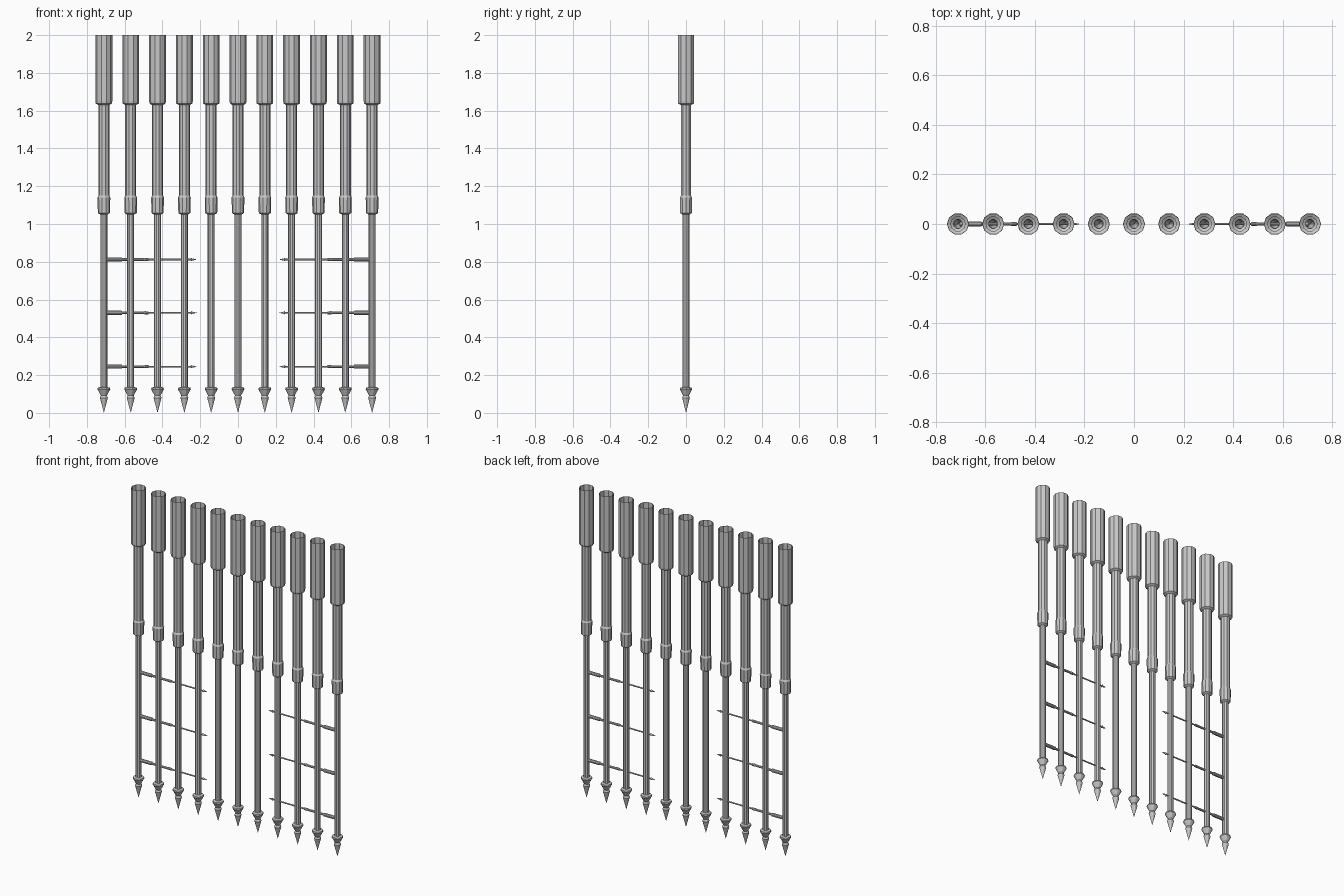
import bpy, bmesh, math
from mathutils import Matrix

cube = bpy.data.objects.get("Cube")
if cube:
    bpy.data.objects.remove(cube, do_unlink=True)

GREY = (0.58, 0.58, 0.58, 1)
iron = bpy.data.materials.new("iron grey")
iron.use_nodes = True
iron.diffuse_color = GREY
iron.node_tree.nodes["Principled BSDF"].inputs["Base Color"].default_value = GREY

SIDES = 10
# Radius and height: spike, barbed flange, shaft, collar, sleeve, open socket
PROFILE = [(0, 0), (0.021, 0.08), (0.016, 0.092), (0.034, 0.125), (0.032, 0.133),
           (0.0185, 0.137), (0.0185, 1.05), (0.032, 1.058), (0.034, 1.14), (0.029, 1.15),
           (0.029, 1.63), (0.043, 1.638), (0.0445, 1.65), (0.0445, 2.0)]


def lathe_mesh(name):
    """Turn the stepped bar profile around z, leaving the top open."""
    bm = bmesh.new()
    tip = bm.verts.new((0, 0, 0))
    rings = []
    for r, z in PROFILE[1:]:
        rings.append([bm.verts.new((r * math.cos(a), r * math.sin(a), z))
                      for a in (2 * math.pi * i / SIDES for i in range(SIDES))])
    for i in range(SIDES):
        j = (i + 1) % SIDES
        bm.faces.new((tip, rings[0][j], rings[0][i]))
        for low, high in zip(rings, rings[1:]):
            bm.faces.new((low[i], low[j], high[j], high[i]))
    mesh = bpy.data.meshes.new(name)
    bm.to_mesh(mesh)
    bm.free()
    mesh.materials.append(iron)
    return mesh


bar_mesh = lathe_mesh("spiked_bar")


def place(name, matrix):
    obj = bpy.data.objects.new(name, bar_mesh)
    bpy.context.collection.objects.link(obj)
    obj.matrix_world = matrix


# Upright bars
for i in range(11):
    place(f"upright_bar_{i + 1}", Matrix.Translation(((i - 5) * 0.142, 0, 0)))

# Small cross bars pointing inward from both outer bars
for label, side in (("left", 1), ("right", -1)):
    for level, z in enumerate((0.245, 0.53, 0.812)):
        turn = Matrix.Rotation(side * math.pi / 2, 4, 'Y')
        place(f"{label}_cross_bar_{level + 1}",
              Matrix.Translation((side * 0.217, 0, z)) @ turn @ Matrix.Scale(0.243, 4))
